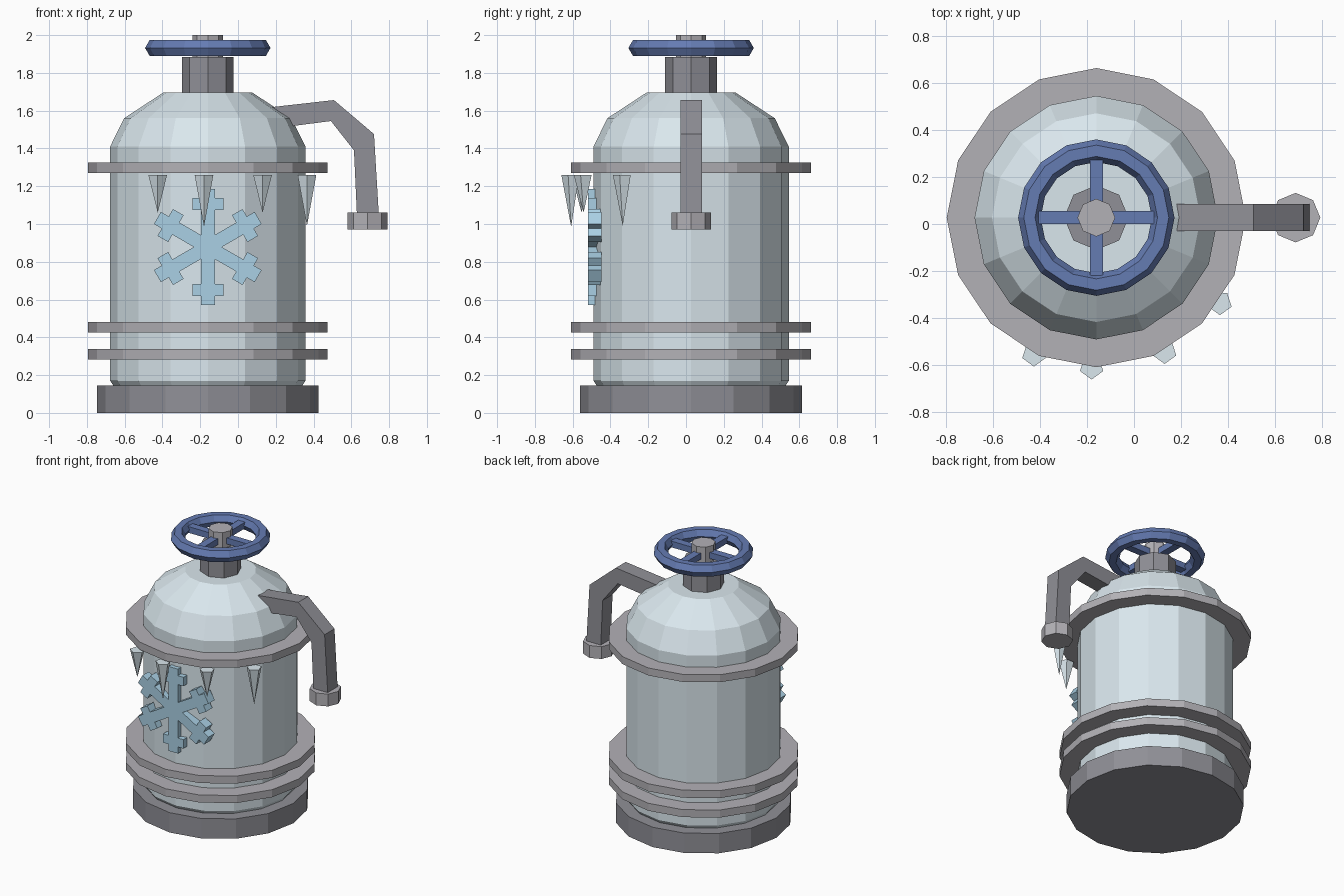
import bpy, bmesh
from math import sin, cos, pi, radians
from mathutils import Vector, Matrix

if "Cube" in bpy.data.objects:
    bpy.data.objects.remove(bpy.data.objects["Cube"])

AX, AY = -0.16, 0.027  # tank axis


def material(name, rgb):
    m = bpy.data.materials.new(name)
    m.diffuse_color = (*rgb, 1)
    m.use_nodes = True
    m.node_tree.nodes["Principled BSDF"].inputs["Base Color"].default_value = m.diffuse_color
    return m


ICE = material("pale_ice", (0.70, 0.80, 0.85))
FLAKE = material("flake_blue", (0.40, 0.63, 0.78))
BLUE = material("wheel_blue", (0.13, 0.20, 0.45))
LIGHT = material("light_grey", (0.45, 0.44, 0.47))
DARK = material("dark_grey", (0.28, 0.28, 0.31))


def finish(name, bm, mat):
    bmesh.ops.remove_doubles(bm, verts=bm.verts, dist=1e-5)
    bmesh.ops.recalc_face_normals(bm, faces=bm.faces)
    me = bpy.data.meshes.new(name)
    bm.to_mesh(me)
    bm.free()
    me.materials.append(mat)
    ob = bpy.data.objects.new(name, me)
    bpy.context.collection.objects.link(ob)
    return ob


def lathe(name, profile, sides, mat, x=AX, y=AY, turn=0.0, closed=False):
    """Revolve (radius, z) points; open profiles get end caps."""
    bm = bmesh.new()
    rings = []
    for r, z in profile:
        if r == 0:
            rings.append([bm.verts.new((x, y, z))] * sides)
        else:
            rings.append([bm.verts.new((x + r * cos(turn + 2 * pi * i / sides),
                                        y + r * sin(turn + 2 * pi * i / sides), z))
                          for i in range(sides)])
    pairs = list(zip(rings, rings[1:]))
    if closed:
        pairs.append((rings[-1], rings[0]))
    for a, b in pairs:
        for i in range(sides):
            j = (i + 1) % sides
            bm.faces.new(list(dict.fromkeys((a[i], a[j], b[j], b[i]))))
    if not closed:
        for ring, (r, z) in ((rings[0], profile[0]), (rings[-1], profile[-1])):
            if r > 0:
                bm.faces.new(ring)
    return finish(name, bm, mat)


def slab(name, outline, y0, y1, mat):
    """Extrude an (x, z) outline along y."""
    bm = bmesh.new()
    face = bm.faces.new([bm.verts.new((x, y0, z)) for x, z in outline])
    ext = bmesh.ops.extrude_face_region(bm, geom=[face])["geom"]
    bmesh.ops.translate(bm, vec=(0, y1 - y0, 0),
                        verts=[v for v in ext if isinstance(v, bmesh.types.BMVert)])
    return finish(name, bm, mat)


# Tank body, base and bands
lathe("tank_body", [(0.497, 0.14), (0.517, 0.17), (0.517, 1.41),
                    (0.443, 1.56), (0.237, 1.695)], 16, ICE)
lathe("base", [(0.587, 0), (0.587, 0.145)], 16, DARK)
for i, z in enumerate((0.283, 0.425, 1.27)):
    lathe(f"band_{i + 1}", [(0.635, z), (0.635, z + 0.055)], 16, LIGHT)

# Neck, stem and hand wheel
lathe("neck", [(0.137, 1.66), (0.137, 1.885)], 8, DARK)
lathe("wheel_stem", [(0.08, 1.87), (0.08, 2.0)], 8, LIGHT)
lathe("wheel_rim", [(0.284 + 0.048 * cos(k * pi / 3), 1.932 + 0.048 * sin(k * pi / 3))
                    for k in range(6)], 16, BLUE, closed=True)
for name, sx, sy in (("spoke_across", 0.49, 0.055), ("spoke_along", 0.055, 0.49)):
    bm = bmesh.new()
    bmesh.ops.create_cube(bm, size=1, matrix=Matrix.Translation((AX, AY, 1.932))
                          @ Matrix.Diagonal((sx, sy, 0.045, 1)))
    finish(name, bm, BLUE)

# Bent spout and nozzle
slab("spout", [(0.10, 1.61), (0.508, 1.656), (0.72, 1.476), (0.746, 1.04),
               (0.63, 1.04), (0.614, 1.39), (0.492, 1.545), (0.12, 1.497)],
     AY - 0.057, AY + 0.057, DARK)
lathe("nozzle", [(0.105, 0.97), (0.105, 1.06)], 8, LIGHT, x=0.686)

# Icicles hanging below the upper band
for i, (x, y, tip) in enumerate(((-0.425, -0.553, 1.06), (-0.18, -0.608, 0.985),
                                 (0.13, -0.542, 1.06), (0.365, -0.335, 0.99))):
    lathe(f"icicle_{i + 1}", [(0, tip), (0.052, 1.26)], 5, ICE, x, y, radians(-90))

# Snowflake emblem: six arms with crossbars
h, bar = 0.037, 0.082
arm = [(h, 0.195), (bar, 0.195), (bar, 0.26), (h, 0.26), (h, 0.308)]
arm = [(h, h / 0.57735)] + arm + [(-u, v) for u, v in reversed(arm)]
flake = []
for k in range(6):
    rot = Matrix.Rotation(k * pi / 3, 2)
    for p in arm:
        q = rot @ Vector(p)
        flake.append((AX + q.x, 0.878 + q.y))
slab("snowflake", flake, -0.518, -0.447, FLAKE)
